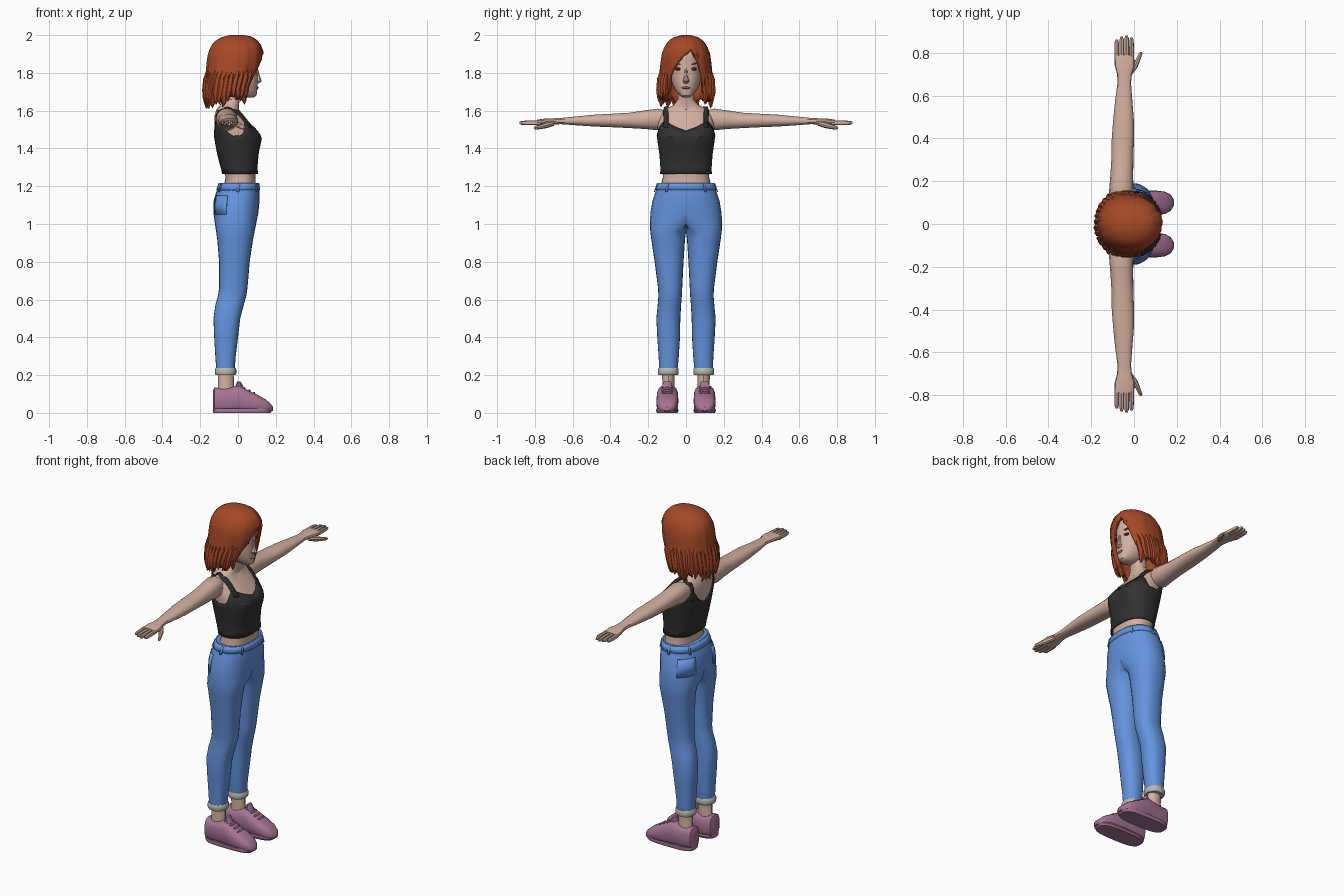
import bpy, bmesh, random
from math import sin, cos, asin, pi, exp, radians
from mathutils import Vector

random.seed(4)

def material(name, r, g, b):
    m = bpy.data.materials.new(name)
    m.diffuse_color = (r, g, b, 1)
    return m

SKIN = material("skin", .65, .43, .35)
DENIM = material("denim", .13, .30, .75)
CUFF = material("cuff", .48, .48, .44)
BLACK = material("black_cloth", .03, .03, .03)
HAIR = material("red_hair", .38, .065, .02)
SHOE = material("mauve", .38, .17, .30)
DARK = material("dark_eye", .06, .01, .015)
LIP = material("lip", .42, .2, .17)

def finish(name, bm, mat, mirror=False, thick=0):
    bmesh.ops.remove_doubles(bm, verts=bm.verts, dist=1e-5)
    bmesh.ops.recalc_face_normals(bm, faces=bm.faces)
    me = bpy.data.meshes.new(name)
    bm.to_mesh(me)
    bm.free()
    ob = bpy.data.objects.new(name, me)
    bpy.context.collection.objects.link(ob)
    me.materials.append(mat)
    if thick:
        s = ob.modifiers.new("thickness", 'SOLIDIFY')
        s.thickness, s.offset = abs(thick), (-1 if thick > 0 else 1)
    if mirror:
        m = ob.modifiers.new("mirror", 'MIRROR')
        m.use_axis = (False, True, False)
    return ob

def skin_rows(name, rows, mat, closed=True, caps=(True, True), mirror=False, thick=0, split=False):
    """Bridge rows of points into a surface."""
    bm = bmesh.new()
    vs = [[bm.verts.new(p) for p in r] for r in rows]
    n = len(rows[0])
    for a, b in zip(vs, vs[1:]):
        for i in range(n if closed else n - 1):
            j = (i + 1) % n
            bm.faces.new((a[i], a[j], b[j], b[i]))
    if caps[0]: bm.faces.new(vs[0][::-1])
    if caps[1]: bm.faces.new(vs[-1])
    if split:  # drop inner faces lying in the mirror plane
        flat = [f for f in bm.faces if all(abs(v.co.y) < 1e-6 for v in f.verts)]
        bmesh.ops.delete(bm, geom=flat, context='FACES')
    return finish(name, bm, mat, mirror, thick)

def oval(a0, a1, b0, b1, n, p=2.0):
    """Superellipse points filling the range a0..a1, b0..b1."""
    f = lambda c: (1 if c > 0 else -1) * abs(c) ** (2 / p)
    return [((a0 + a1) / 2 + (a1 - a0) / 2 * f(cos(2 * pi * i / n)),
             (b0 + b1) / 2 + (b1 - b0) / 2 * f(sin(2 * pi * i / n))) for i in range(n)]

def loft(name, axis, table, mat, n=16, p=2.0, **kw):
    rows = []
    for s, a0, a1, b0, b1 in table:
        o = oval(a0, a1, b0, b1, n, p)
        if axis == 'z': rows.append([(a, max(b, 0) if kw.get("split") else b, s) for a, b in o])
        if axis == 'y': rows.append([(a, s, b) for a, b in o])
        if axis == 'x': rows.append([(s, a, b) for a, b in o])
    return skin_rows(name, rows, mat, **kw)

def lerp(table, s):
    for a, b in zip(table, table[1:]):
        if s <= b[0]:
            t = max(0, (s - a[0]) / (b[0] - a[0]))
            return [u + (v - u) * t for u, v in zip(a, b)]
    return list(table[-1])

def surf(table, z, ang, off=0, p=2.4):
    """Point on a symmetric body table (z, x0, x1, half width); angle 0 is the front."""
    _, x0, x1, h = lerp(table, z)
    f = lambda c: (1 if c > 0 else -1) * abs(c) ** (2 / p)
    x = (x0 + x1) / 2 + ((x1 - x0) / 2 + off) * f(cos(ang))
    y = (h + off) * f(sin(ang))
    if table is TORSO and cos(ang) > 0:
        x += .014 * exp(-((abs(y) - .065) / .04) ** 2 - ((z - 1.45) / .04) ** 2)
    return Vector((x, y, z))

def ball(name, loc, size, mat, mirror=False, tilt=0):
    bm = bmesh.new()
    bmesh.ops.create_uvsphere(bm, u_segments=12, v_segments=8, radius=1)
    for v in bm.verts:
        v.co = Vector((v.co.x * size[0], v.co.y * size[1], v.co.z * size[2] + v.co.y * tilt)) + Vector(loc)
    return finish(name, bm, mat, mirror)

# Torso and neck
TORSO = [(1.14, -.09, .10, .14), (1.20, -.075, .095, .135), (1.25, -.065, .092, .122),
         (1.30, -.085, .095, .128), (1.36, -.10, .10, .132), (1.42, -.112, .108, .14),
         (1.47, -.12, .11, .148), (1.52, -.125, .075, .15), (1.57, -.125, .035, .143),
         (1.605, -.115, .005, .12), (1.63, -.095, .005, .065), (1.66, -.075, .01, .043), (1.74, -.065, .025, .043)]
ring = [2 * pi * i / 28 for i in range(28)]
skin_rows("torso", [[surf(TORSO, s[0], a) for a in ring] for s in TORSO], SKIN)

# Tank top with shaped neckline, and straps
NECKLINE = [(0, 1.495), (25, 1.525), (42, 1.55), (58, 1.52), (80, 1.47), (100, 1.465),
            (130, 1.54), (145, 1.56), (160, 1.50), (180, 1.46)]
cols = [2 * pi * i / 48 for i in range(48)]
top = [lerp(NECKLINE, min(a, 2 * pi - a) * 180 / pi)[1] for a in cols]
skin_rows("tank_top", [[surf(TORSO, 1.265 + (t - 1.265) * k / 8, a, .014 if k == 0 else .008)
                        for a, t in zip(cols, top)] for k in range(9)], BLACK, caps=(False, False), thick=.006)

def strap_point(y, z, back):
    a = asin(min(1, y / lerp(TORSO, z)[3]) ** 1.2)
    return surf(TORSO, z, pi - a if back else a, .008)
path = [(1.51, 0), (1.54, 0), (1.57, 0), (1.60, 0), None, (1.60, 1), (1.57, 1), (1.54, 1), (1.5, 1)]
skin_rows("tank_strap", [[strap_point(y, *q) if q else Vector((-.056, y, 1.623)) for y in (.09, .102, .114)]
                         for q in path], BLACK, closed=False, caps=(False, False), mirror=True, thick=.006)

# Arms, palms, fingers, thumbs
loft("arm", 'y', [(.10, -.11, -.015, 1.515, 1.60), (.15, -.117, -.002, 1.495, 1.612), (.22, -.111, -.004, 1.502, 1.602),
                  (.30, -.106, -.003, 1.507, 1.59), (.40, -.104, 0, 1.512, 1.584), (.48, -.098, 0, 1.515, 1.58),
                  (.58, -.088, -.008, 1.522, 1.57), (.66, -.077, -.014, 1.528, 1.562), (.70, -.079, -.01, 1.527, 1.56),
                  (.74, -.09, .003, 1.524, 1.56), (.79, -.092, .0, 1.522, 1.552)], SKIN, 14, 2.3, mirror=True)
for i, length in enumerate((.862, .876, .882, .872)):
    x = -.0805 + i * .023
    loft("finger", 'y', [(.77, x - .011, x + .011, 1.525, 1.55), (.82, x - .011, x + .011, 1.524, 1.548),
                         (length - .012, x - .010, x + .010, 1.525, 1.546), (length, x - .005, x + .005, 1.53, 1.541)],
         SKIN, 8, 2.4, mirror=True)
loft("thumb", 'y', [(.70, -.03, -.008, 1.52, 1.545), (.735, -.015, .018, 1.508, 1.54), (.77, .008, .03, 1.502, 1.527),
                    (.795, .021, .039, 1.5, 1.52), (.805, .029, .037, 1.503, 1.513)], SKIN, 8, mirror=True)

# Jeans: one leg and half the hips, mirrored
JEANS = [(.225, -.115, -.018, .045, .142), (.3, -.12, -.012, .038, .145), (.4, -.126, 0, .032, .152),
         (.5, -.13, .012, .03, .157), (.57, -.12, .03, .026, .15), (.62, -.106, .044, .022, .146),
         (.66, -.1, .05, .02, .148), (.8, -.1, .062, .013, .166), (.92, -.11, .08, .005, .184),
         (.96, -.116, .088, -.002, .189), (1.0, -.122, .096, -.08, .192), (1.06, -.13, .108, -.188, .188),
         (1.12, -.13, .114, -.178, .178), (1.17, -.115, .114, -.162, .162), (1.215, -.098, .108, -.147, .147)]
loft("jeans", 'z', JEANS, DENIM, 24, 2.3, mirror=True, split=True)
HIPS = [(z, a, b, h) for z, a, b, _, h in JEANS[-5:]]
skin_rows("waistband", [[surf(HIPS, z, a, .004, 2.3) for a in ring] for z in (1.18, 1.218)], DENIM,
          caps=(False, False), thick=.008)
skin_rows("back_pocket", [[surf(HIPS, z, radians(112 + 9 * i), .004, 2.3) for i in range(6)]
                          for z in (1.05, 1.10, 1.15)], DENIM, closed=False, caps=(False, False), mirror=True, thick=.005)
for a in (35, 90, 145):
    skin_rows("belt_loop", [[surf(HIPS, z, radians(a + d), .008, 2.3) for d in (-2, 2)] for z in (1.17, 1.215)],
              DENIM, closed=False, caps=(False, False), mirror=True, thick=.005)
loft("jeans_cuff", 'z', [(.2, -.118, -.014, .042, .146), (.21, -.123, -.008, .038, .15), (.228, -.123, -.008, .038, .15),
                         (.238, -.117, -.014, .042, .146)], CUFF, 18, 2.2, mirror=True)
loft("ankle", 'z', [(.09, -.115, -.02, .06, .13), (.15, -.105, -.02, .062, .125), (.22, -.105, -.024, .06, .127)],
     SKIN, 12, mirror=True)

# Shoes with tongue and laces
loft("shoe", 'x', [(-.133, .068, .125, .012, .118), (-.125, .052, .141, .004, .135), (-.08, .044, .149, .002, .13),
                   (-.03, .042, .151, .002, .138), (.005, .041, .155, .002, .148), (.05, .04, .157, .002, .122),
                   (.10, .041, .157, .002, .098), (.145, .047, .151, .003, .073), (.172, .062, .137, .006, .049),
                   (.186, .085, .115, .011, .03)], SHOE, 18, 2.8, mirror=True)
loft("shoe_sole", 'z', [(0, -.13, .172, .044, .154), (.012, -.134, .18, .039, .158), (.022, -.132, .178, .042, .156)],
     SHOE, 24, 3.2, mirror=True)
loft("shoe_tongue", 'z', [(.10, -.02, .045, .07, .128), (.145, -.012, .026, .072, .126), (.167, -.004, .012, .078, .12)],
     SHOE, 10, 2.5, mirror=True)
for i in range(3):
    ball("shoe_lace", (.035 + .025 * i, .099, .13 - .0125 * i), (.006, .032, .006), SHOE, True)

# Head and face
loft("head", 'z', [(1.671, .03, .085, -.018, .018), (1.68, 0, .098, -.034, .034), (1.71, -.06, .102, -.058, .058),
                   (1.74, -.10, .104, -.073, .073), (1.78, -.12, .105, -.082, .082), (1.82, -.13, .101, -.085, .085),
                   (1.87, -.13, .106, -.084, .084), (1.92, -.11, .095, -.07, .07), (1.96, -.07, .06, -.04, .04)],
     SKIN, 24, 2.2)
loft("nose", 'z', [(1.825, .085, .105, -.007, .007), (1.78, .08, .117, -.011, .011), (1.757, .08, .126, -.017, .017),
                   (1.745, .08, .111, -.013, .013)], SKIN, 8)
ball("eye", (.087, .04, 1.82), (.011, .017, .009), DARK, True)
ball("eyebrow", (.09, .041, 1.848), (.01, .02, .003), HAIR, True, .004)
ball("lips", (.102, 0, 1.721), (.008, .023, .006), LIP)
ball("ear", (-.01, .085, 1.79), (.02, .012, .03), SKIN, True)

# Hair: shell with a face opening, then hanging locks
HAIR_FORM = [(1.58, -.14, .04, .11), (1.64, -.163, .055, .126), (1.68, -.172, .07, .14), (1.74, -.176, .09, .147),
             (1.80, -.17, .115, .14), (1.86, -.165, .13, .134), (1.91, -.158, .133, .126), (1.95, -.138, .12, .108),
             (1.98, -.108, .092, .082), (1.994, -.075, .065, .052), (2.0, -.04, .03, .02)]
HAIRLINE = [(-180, 1.65), (-60, 1.67), (-42, 1.70), (-36, 1.78), (-20, 1.85), (0, 1.90), (12, 1.925), (22, 1.90),
            (33, 1.84), (39, 1.72), (45, 1.68), (70, 1.665), (180, 1.65)]
cols = [-180 + 6 * i for i in range(60)]
low = [lerp(HAIRLINE, d)[1] + (random.uniform(-.02, .012) if abs(d) > 44 else 0) for d in cols]
wave = [random.uniform(-.004, .004) for _ in cols]
skin_rows("hair_shell", [[surf(HAIR_FORM, b + (2 - b) * sin(k / 12 * pi / 2), radians(d), w * (1 - k / 12), 2.1)
                          for d, b, w in zip(cols, low, wave)] for k in range(13)], HAIR, caps=(False, True), thick=.025)
for i in range(26):
    d = radians(48 + i * 264 / 25)
    tip = random.uniform(1.61, 1.655) + (.02 if cos(d) > 0 else 0)
    table = []
    for t, r, out in ((0, .006, -.008), (.3, .018, -.006), (.65, .02, -.003), (.88, .012, .006), (1, .002, .016)):
        c = surf(HAIR_FORM, 1.82 + (tip - 1.82) * t, d + t * random.uniform(-.06, .06), out, 2.1)
        table.append((c.z, c.x - r, c.x + r, c.y - r, c.y + r))
    loft("hair_lock", 'z', table, HAIR, 6)

# Smooth shading with crisp creases
bpy.ops.object.select_all(action='SELECT')
bpy.context.view_layer.objects.active = bpy.data.objects["torso"]
bpy.ops.object.shade_smooth_by_angle(angle=radians(35))
